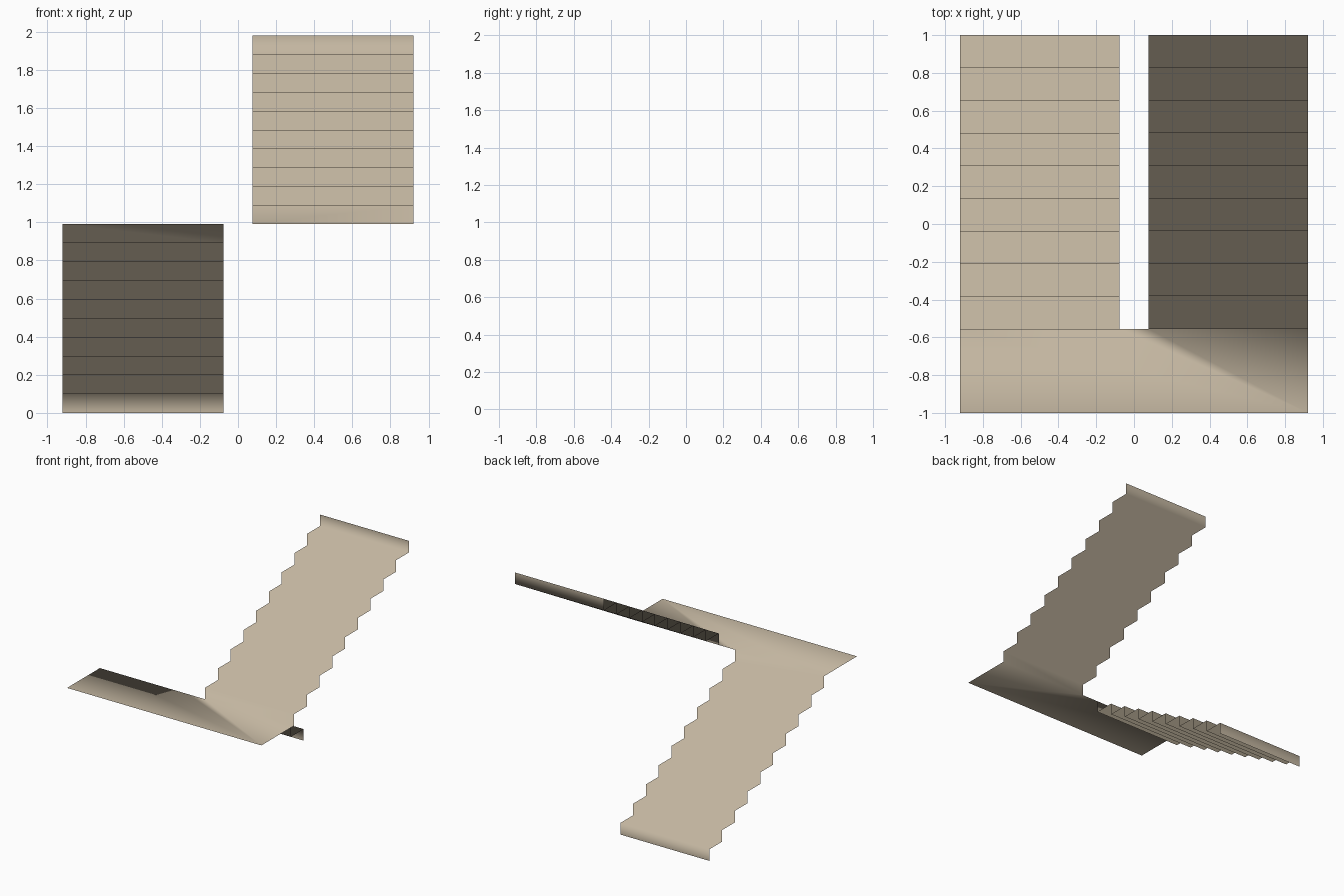
import bpy, bmesh

if "Cube" in bpy.data.objects:
    bpy.data.objects.remove(bpy.data.objects["Cube"])

OUT, IN = 0.922, 0.077        # outer and inner edge of each flight (x)
FRONT, EDGE, BACK = -1.0, -0.555, 1.0
STEPS, RISE = 10, 0.099
GO = (BACK - EDGE) / (STEPS - 1)
MID = STEPS * RISE            # landing height

bm = bmesh.new()


def flight(x0, x1, direction):
    """Zigzag sheet of risers and treads leading from the landing to the back."""
    profile = [(EDGE, MID)]
    for i in range(STEPS):
        y = EDGE + i * GO
        z = MID + direction * (i + 1) * RISE
        profile.append((y, z))                    # riser
        if i < STEPS - 1:
            profile.append((y + GO, z))           # tread
    rows = [(bm.verts.new((x0, y, z)), bm.verts.new((x1, y, z))) for y, z in profile]
    for (a, b), (c, d) in zip(rows, rows[1:]):
        bm.faces.new((a, b, d, c))
    return rows[0]


# lower flight falls to the back, upper flight climbs to the back
l0, l1 = flight(-OUT, -IN, -1)
r0, r1 = flight(IN, OUT, 1)

# half landing shared by both flights
f0 = bm.verts.new((-OUT, FRONT, MID))
f1 = bm.verts.new((OUT, FRONT, MID))
bm.faces.new((f0, f1, r1, r0, l1, l0))

# continuous sheet with soft shading throughout
for f in bm.faces:
    f.smooth = True

mesh = bpy.data.meshes.new("staircase")
bm.to_mesh(mesh)
bm.free()
mat = bpy.data.materials.new("warm beige")
mat.diffuse_color = (0.55, 0.47, 0.355, 1)
mat.use_nodes = True
mat.node_tree.nodes["Principled BSDF"].inputs["Base Color"].default_value = mat.diffuse_color
mesh.materials.append(mat)
bpy.context.collection.objects.link(bpy.data.objects.new("staircase", mesh))
